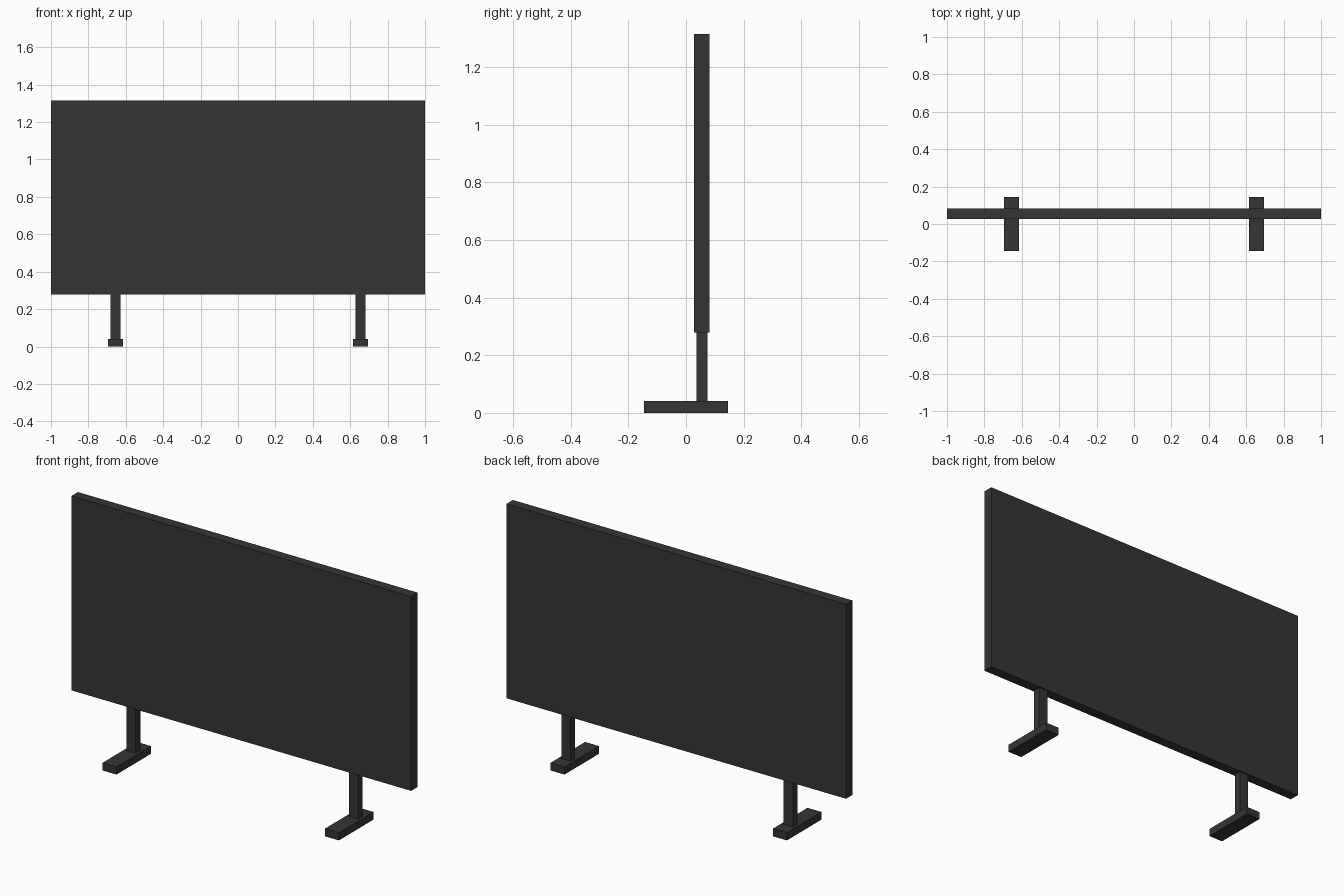
import bpy
import bmesh

if "Cube" in bpy.data.objects:
    bpy.data.objects.remove(bpy.data.objects["Cube"])

dark = bpy.data.materials.new("charcoal")
dark.diffuse_color = (0.036, 0.036, 0.036, 1)
dark.use_nodes = True
dark.node_tree.nodes["Principled BSDF"].inputs["Base Color"].default_value = dark.diffuse_color


def box(name, lo, hi):
    """Axis-aligned box between two corners."""
    bm = bmesh.new()
    bmesh.ops.create_cube(bm, size=1)
    for v in bm.verts:
        v.co = [(a + b) / 2 + c * (b - a) for a, b, c in zip(lo, hi, v.co)]
    mesh = bpy.data.meshes.new(name)
    bm.to_mesh(mesh)
    bm.free()
    mesh.materials.append(dark)
    obj = bpy.data.objects.new(name, mesh)
    bpy.context.collection.objects.link(obj)
    return obj


# Upright panel
box("panel", (-1, 0.028, 0.279), (1, 0.082, 1.314))

# Two stands: a post under the panel and a flat foot
for side, x in (("left", -0.655), ("right", 0.655)):
    box(side + "_post", (x - 0.027, 0.036, 0.04), (x + 0.027, 0.075, 0.279))
    box(side + "_foot", (x - 0.041, -0.145, 0), (x + 0.041, 0.145, 0.041))
